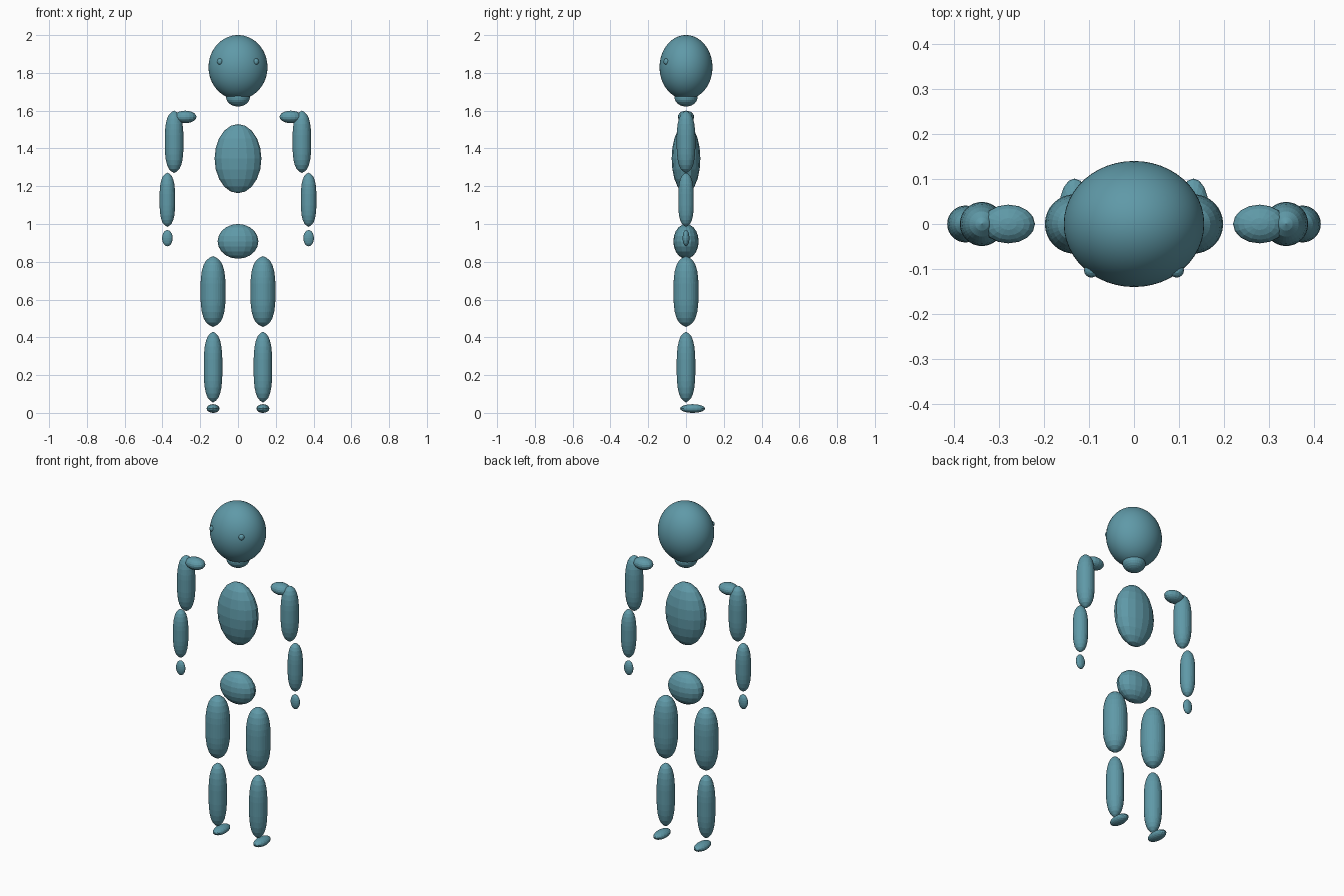
import bpy, bmesh, math

cube = bpy.data.objects.get("Cube")
if cube:
    bpy.data.objects.remove(cube, do_unlink=True)

# One teal colour for the whole figure
TEAL = (0.115, 0.32, 0.39, 1)
teal = bpy.data.materials.new("teal")
teal.use_nodes = True
teal.diffuse_color = TEAL
teal.node_tree.nodes["Principled BSDF"].inputs["Base Color"].default_value = TEAL


def add_object(name, bm, smooth=False):
    bmesh.ops.recalc_face_normals(bm, faces=bm.faces)
    mesh = bpy.data.meshes.new(name)
    for face in bm.faces:
        face.smooth = smooth
    bm.to_mesh(mesh)
    bm.free()
    mesh.materials.append(teal)
    obj = bpy.data.objects.new(name, mesh)
    bpy.context.collection.objects.link(obj)
    return obj


def ellipsoid(name, center, radii, segments=16, rings=10, smooth=False):
    bm = bmesh.new()
    bmesh.ops.create_uvsphere(bm, u_segments=segments, v_segments=rings, radius=1)
    bmesh.ops.scale(bm, vec=radii, verts=bm.verts)
    bmesh.ops.translate(bm, vec=center, verts=bm.verts)
    return add_object(name, bm, smooth)


# Pointed spindle profile: (radius share, height share from middle to tip)
SPINDLE = [(1, 0.22), (0.97, 0.4), (0.9, 0.58), (0.76, 0.75),
           (0.57, 0.87), (0.3, 0.95), (0, 1)]


def limb(name, x, bottom, top, radius, segments=32):
    profile = [(r, -h) for r, h in reversed(SPINDLE)] + SPINDLE
    middle, half = (top + bottom) / 2, (top - bottom) / 2
    bm = bmesh.new()
    points = [bm.verts.new((x + r * radius, 0, middle + h * half)) for r, h in profile]
    edges = [bm.edges.new(pair) for pair in zip(points, points[1:])]
    bmesh.ops.spin(bm, geom=points + edges, cent=(x, 0, 0), axis=(0, 0, 1),
                   angle=math.tau, steps=segments)
    bmesh.ops.remove_doubles(bm, verts=bm.verts, dist=0.0005)
    return add_object(name, bm)


# Head, neck and body
ellipsoid("head", (0, 0, 1.83), (0.156, 0.14, 0.17), 48, 32, True)
ellipsoid("neck", (0, 0, 1.67), (0.063, 0.061, 0.048), 32, 12)
ellipsoid("torso", (0, 0, 1.346), (0.124, 0.076, 0.183))
ellipsoid("pelvis", (0, 0, 0.908), (0.108, 0.067, 0.092))

# Paired parts
for side, s in (("left", 1), ("right", -1)):
    ellipsoid(side + "_eye", (s * 0.095, -0.103, 1.86), (0.016, 0.016, 0.017), 16, 8)
    ellipsoid(side + "_shoulder", (s * 0.279, 0, 1.567), (0.059, 0.043, 0.033))
    limb(side + "_upper_arm", s * 0.338, 1.27, 1.60, 0.049)
    limb(side + "_forearm", s * 0.374, 0.985, 1.272, 0.041)
    ellipsoid(side + "_hand", (s * 0.374, 0, 0.925), (0.028, 0.018, 0.043))
    limb(side + "_thigh", s * 0.132, 0.455, 0.83, 0.066)
    limb(side + "_shin", s * 0.132, 0.055, 0.43, 0.049)
    ellipsoid(side + "_foot", (s * 0.132, 0.035, 0.023), (0.034, 0.066, 0.023))
